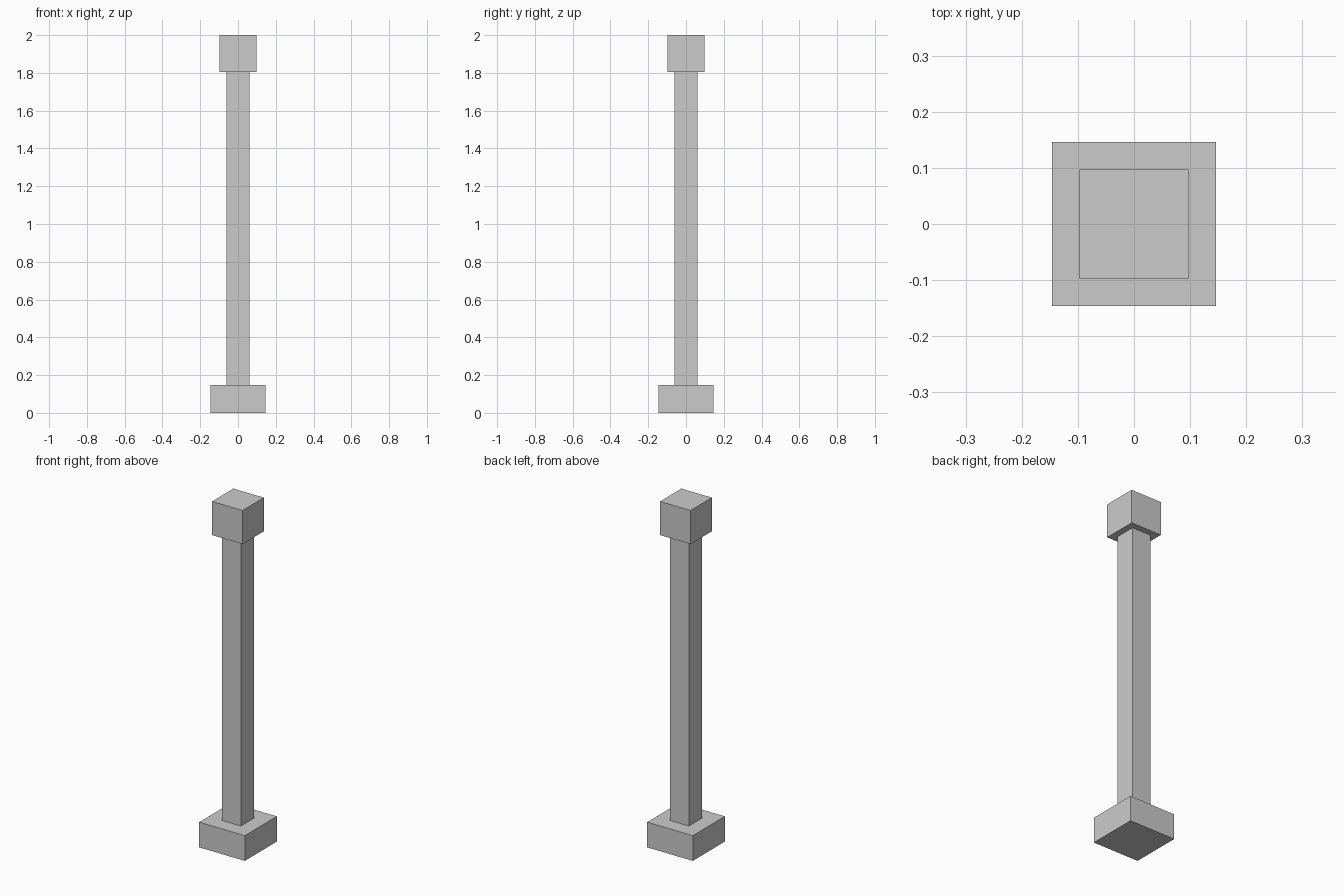
import bpy

if "Cube" in bpy.data.objects:
    bpy.data.objects.remove(bpy.data.objects["Cube"])

U = 2 / 41  # proportional unit: the post is 41 units tall


def block(name, width, z0, z1):
    """Square block centred on the axis, from height z0 to z1."""
    bpy.ops.mesh.primitive_cube_add(size=1, location=(0, 0, (z0 + z1) / 2 * U))
    ob = bpy.context.object
    ob.name = name
    ob.scale = (width * U, width * U, (z1 - z0) * U)
    bpy.ops.object.transform_apply(location=False, rotation=False, scale=True)
    return ob


# Square foot, slender shaft and cube-shaped cap
block("base", 6, 0, 3)
block("shaft", 2.5, 3, 37)
block("cap", 4, 37, 41)
